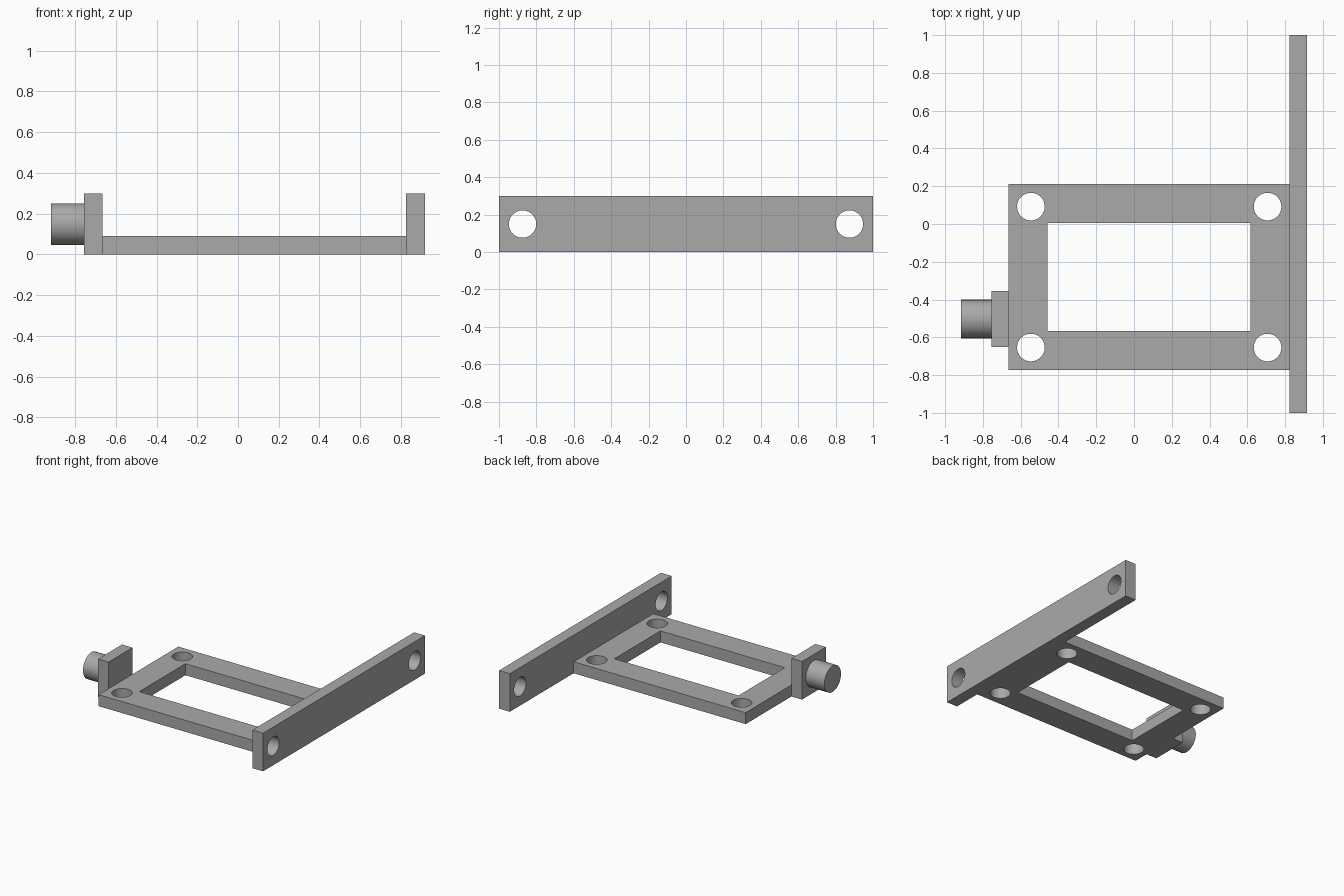
import bpy
import math

cube = bpy.data.objects.get("Cube")
if cube:
    bpy.data.objects.remove(cube, do_unlink=True)

grey = bpy.data.materials.new("mid grey")
grey.use_nodes = True
grey.diffuse_color = (0.4, 0.4, 0.4, 1)
grey.node_tree.nodes["Principled BSDF"].inputs["Base Color"].default_value = (0.4, 0.4, 0.4, 1)


def box(name, x, y, z):
    """Block spanning the given (low, high) ranges."""
    spans = (x, y, z)
    bpy.ops.mesh.primitive_cube_add(size=1, location=[sum(s) / 2 for s in spans])
    ob = bpy.context.object
    ob.name = name
    ob.scale = [s[1] - s[0] for s in spans]
    bpy.ops.object.transform_apply(location=False, rotation=False, scale=True)
    ob.data.materials.append(grey)
    return ob


def cylinder(name, centre, radius, depth, along_x=False):
    bpy.ops.mesh.primitive_cylinder_add(
        vertices=64, radius=radius, depth=depth, location=centre,
        rotation=(0, math.pi / 2 if along_x else 0, 0))
    ob = bpy.context.object
    ob.name = name
    ob.data.materials.append(grey)
    return ob


def cut(target, cutters):
    """Subtract every cutter from the target, then remove the cutters."""
    for c in cutters:
        c.hide_render = True
        mod = target.modifiers.new("cut", 'BOOLEAN')
        mod.operation = 'DIFFERENCE'
        mod.solver = 'EXACT'
        mod.object = c
        bpy.context.view_layer.objects.active = target
        bpy.ops.object.modifier_apply(modifier=mod.name)
        bpy.data.objects.remove(c, do_unlink=True)


def smooth(ob):
    bpy.ops.object.select_all(action='DESELECT')
    ob.select_set(True)
    bpy.context.view_layer.objects.active = ob
    bpy.ops.object.shade_smooth_by_angle(angle=math.radians(30))


HOLE = 0.073
HEIGHT = 0.298

# Flat base frame with a rectangular window and four corner holes
frame = box("base_frame", (-0.664, 0.824), (-0.773, 0.211), (0, 0.09))
cutters = [box("window_cutter", (-0.458, 0.617), (-0.566, 0.005), (-0.1, 0.2))]
for x in (-0.546, 0.707):
    for y in (-0.654, 0.092):
        cutters.append(cylinder("corner_hole_cutter", (x, y, 0.045), HOLE, 0.4))
cut(frame, cutters)

# Long upright mounting plate with a hole at each end
plate = box("mounting_plate", (0.824, 0.917), (-1, 1), (0, HEIGHT))
cut(plate, [cylinder("plate_hole_cutter", (0.87, side * 0.874, HEIGHT / 2), HOLE, 0.4, True)
            for side in (-1, 1)])

# Small upright tab carrying a round peg
tab = box("peg_tab", (-0.755, -0.664), (-0.65, -0.355), (0, HEIGHT))
peg = cylinder("peg", (-0.836, -0.503, HEIGHT / 2), 0.102, 0.162, True)

for part in (frame, plate, peg):
    smooth(part)
